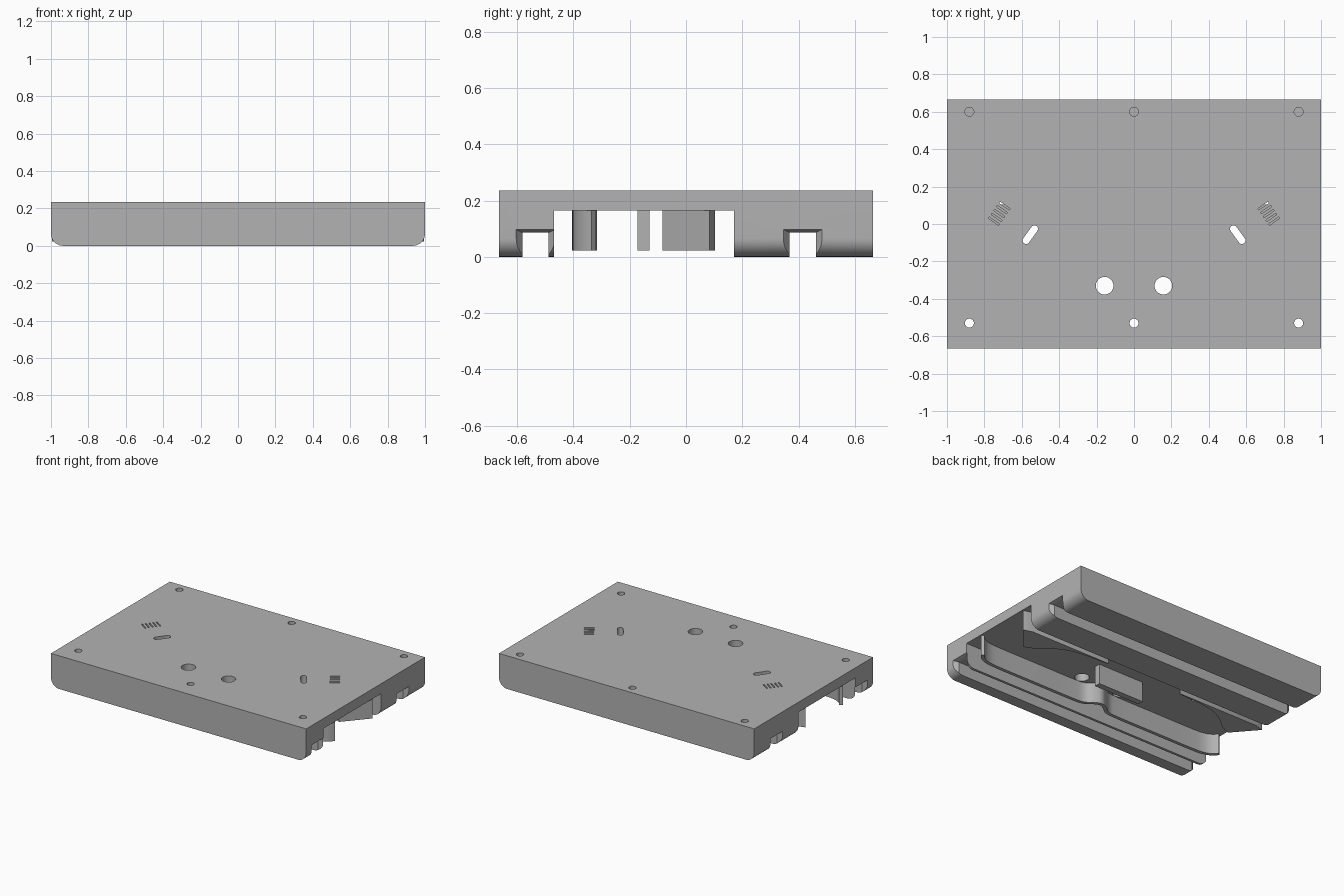
import bpy, bmesh, math
from mathutils import Vector

cube = bpy.data.objects.get("Cube")
if cube:
    bpy.data.objects.remove(cube, do_unlink=True)

grey = bpy.data.materials.new("plain grey")
grey.use_nodes = True
colour = (0.45, 0.45, 0.45, 1)
grey.diffuse_color = colour
grey.node_tree.nodes["Principled BSDF"].inputs["Base Color"].default_value = colour

HX, HY, H = 1.0, 0.665, 0.235     # half length, half depth, height
CEILING, FOOT = 0.164, 0.022      # pocket ceiling, underside of the ribs


def loft(name, rings):
    """Closed solid through rings with equal point counts."""
    bm = bmesh.new()
    loops = [[bm.verts.new(p) for p in ring] for ring in rings]
    n = len(loops[0])
    for a, b in zip(loops, loops[1:]):
        for i in range(n):
            j = (i + 1) % n
            bm.faces.new((a[i], a[j], b[j], b[i]))
    bm.faces.new(loops[0])
    bm.faces.new(loops[-1])
    bmesh.ops.recalc_face_normals(bm, faces=bm.faces)
    mesh = bpy.data.meshes.new(name)
    bm.to_mesh(mesh)
    bm.free()
    mesh.materials.append(grey)
    ob = bpy.data.objects.new(name, mesh)
    bpy.context.collection.objects.link(ob)
    return ob


def prism(name, outline, low, high):
    return loft(name, [[(x, y, z) for x, y in outline] for z in (low, high)])


def capsule(a, b, r, steps=12):
    """Outline of a rounded bar from a to b; a circle when they coincide."""
    ang = math.atan2(b[1] - a[1], b[0] - a[0])
    pts = []
    for c, start in ((b, ang - math.pi / 2), (a, ang + math.pi / 2)):
        for i in range(steps):
            t = start + math.pi * (i + (0.5 if a == b else 0)) / (steps if a == b else steps - 1)
            pts.append((c[0] + r * math.cos(t), c[1] + r * math.sin(t)))
    return pts


def smooth_path(points, steps=6):
    """Catmull-Rom curve through the points."""
    p = [Vector(q) for q in points]
    p = [2 * p[0] - p[1]] + p + [2 * p[-1] - p[-2]]
    out = []
    for i in range(1, len(p) - 2):
        a, b, c, d = p[i - 1:i + 3]
        for k in range(steps):
            t = k / steps
            out.append(0.5 * (2 * b + (c - a) * t + (2 * a - 5 * b + 4 * c - d) * t * t
                              + (3 * b - a - 3 * c + d) * t ** 3))
    return out + [p[-2]]


def select_only(ob):
    bpy.ops.object.select_all(action='DESELECT')
    ob.select_set(True)
    bpy.context.view_layer.objects.active = ob


def cut(target, cutter):
    cutter.hide_render = True
    mod = target.modifiers.new("cut", 'BOOLEAN')
    mod.operation, mod.solver, mod.object = 'DIFFERENCE', 'EXACT', cutter
    select_only(target)
    bpy.ops.object.modifier_apply(modifier=mod.name)
    bpy.data.objects.remove(cutter, do_unlink=True)


def shade(ob):
    select_only(ob)
    bpy.ops.object.shade_smooth_by_angle(angle=math.radians(30))


# Main plate: lower end edges rounded
R = 0.065
right_edge = [(HX - R + R * math.sin(t), R - R * math.cos(t))
              for t in (math.pi / 2 * i / 10 for i in range(11))] + [(HX, H)]
section = right_edge + [(-x, z) for x, z in reversed(right_edge)]
plate = loft("base_plate", [[(x, y, z) for x, z in section] for y in (-HY, HY)])


# Lengthwise channels, optionally flared at both mouths
def channel(y0, y1, top, flare):
    rings = []
    for x, f in ((-HX, flare), (-HX + 0.03, 0), (HX - 0.03, 0), (HX, flare)):
        x *= 1.0 if not f else 1.0005
        rings.append([(x, y0 - f, -0.05), (x, y1 + f, -0.05),
                      (x, y1 + f, top + f / 2), (x, y0 - f, top + f / 2)])
    return loft("channel_cutter", rings)


cut(plate, loft("pocket_cutter", [[(x, -0.47, -0.05), (x, 0.171, -0.05),
                                   (x, 0.171, CEILING), (x, -0.47, CEILING)]
                                  for x in (-1.1, 1.1)]))
cut(plate, channel(-0.582, -0.488, 0.086, 0.022))
cut(plate, channel(0.368, 0.462, 0.086, 0.022))


# Holes in the top
def top_hole(outline, depth):
    cut(plate, prism("hole_cutter", outline, H - depth, H + 0.05))


for x in (-0.88, 0, 0.88):
    top_hole(capsule((x, -0.53), (x, -0.53), 0.024), 0.17)
    top_hole(capsule((x, 0.6), (x, 0.6), 0.024), 0.15)

for side in (-1, 1):
    c = (side * 0.157, -0.33)
    top_hole(capsule(c, c, 0.047, 18), 0.1)
    top_hole(capsule((side * 0.577, -0.088), (side * 0.532, -0.026), 0.019), 0.1)
    # Row of five narrow vents
    along = Vector((side * -0.82, -0.57))
    across = Vector((side * -0.57, 0.82))
    for k in range(-2, 3):
        m = Vector((side * 0.72, 0.056)) + across * (0.025 * k)
        corners = [m + along * (0.033 * i) + across * (0.0045 * j)
                   for i, j in ((-1, -1), (1, -1), (1, 1), (-1, 1))]
        top_hole(corners, 0.1)
shade(plate)

# Wavy front rib with a hump in the middle
half = [(0.985, -0.328), (0.955, -0.36), (0.9, -0.384), (0.8, -0.392), (0.5, -0.392),
        (0.2, -0.392), (0.1, -0.383), (0.045, -0.345)]
line = smooth_path(half + [(0, -0.328)] + [(-x, y) for x, y in reversed(half)])
inner, outer = [], []
for i, p in enumerate(line):
    d = (line[min(i + 1, len(line) - 1)] - line[max(i - 1, 0)]).normalized()
    n = Vector((-d.y, d.x)) * 0.012
    inner.append(p + n)
    outer.append(p - n)
shade(prism("front_rib", inner + outer[::-1], FOOT, CEILING + 0.004))

# Short upright wall in the centre
prism("centre_wall", [(-0.18, -0.172), (0.18, -0.172), (0.18, -0.129), (-0.18, -0.129)],
      FOOT, CEILING + 0.004)

# Curved blocks beneath the vents, mirrored
arch = smooth_path([(0.85, -0.083), (0.78, -0.05), (0.69, 0.02), (0.6, 0.065),
                    (0.47, 0.088), (0.3, 0.096)])
for side, label in ((1, "left"), (-1, "right")):
    outline = [(side * p[0], p[1]) for p in
               [(0.3, 0.103), (0.93, 0.103), (0.995, 0.083)] + [tuple(q) for q in arch]]
    shade(prism(label + "_vent_block", outline, FOOT, CEILING + 0.004))
